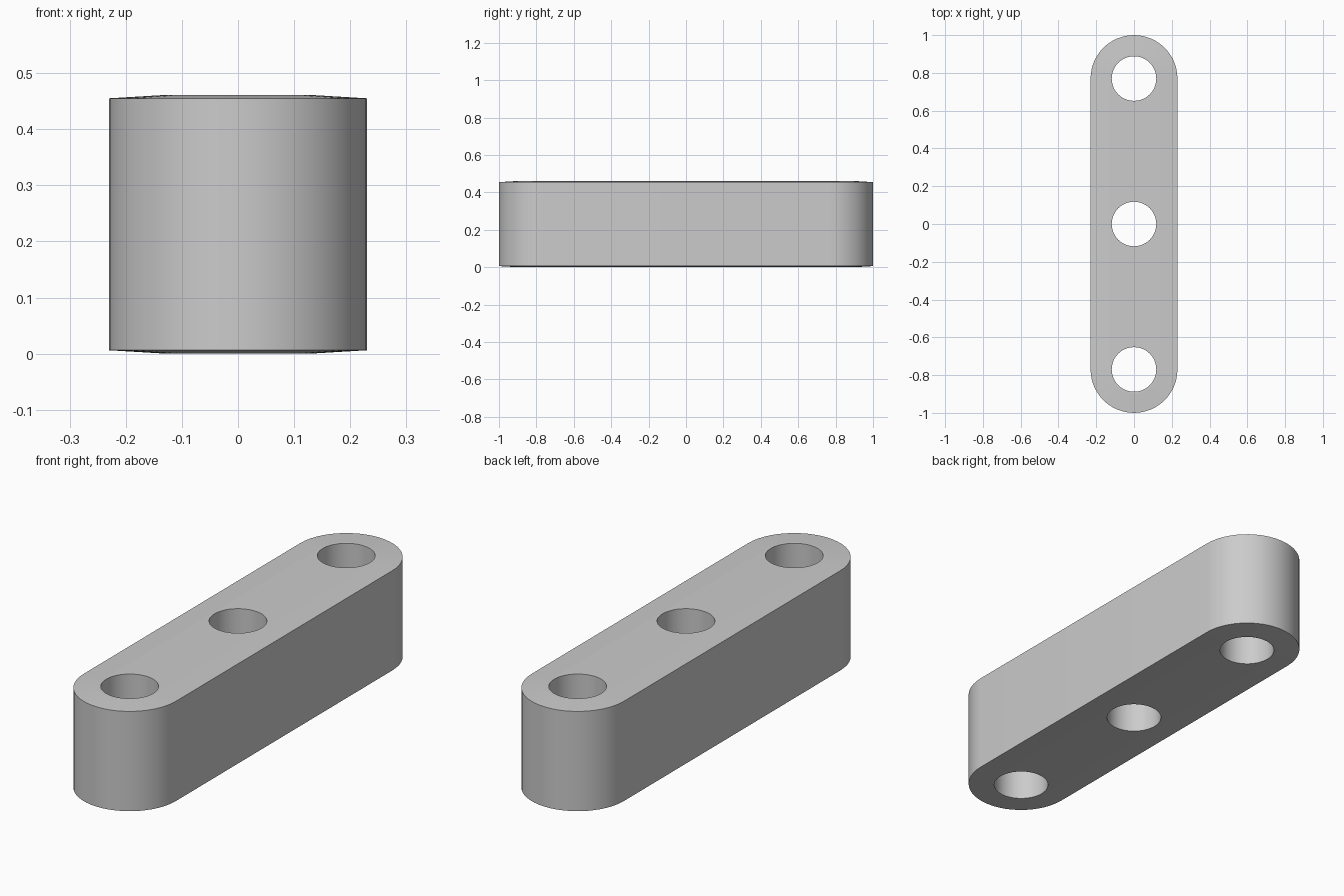
import bpy, bmesh
from math import cos, sin, pi

cube = bpy.data.objects.get("Cube")
if cube:
    bpy.data.objects.remove(cube, do_unlink=True)

RADIUS, CENTRE, HEIGHT = 0.23, 0.77, 0.461
HOLE_RADIUS, CROWN, CROWN_WIDTH = 0.118, 0.006, 0.1
STEPS = 24

grey = bpy.data.materials.new("plain grey")
grey.use_nodes = True
colour = (0.6, 0.6, 0.6, 1)
grey.diffuse_color = colour
grey.node_tree.nodes["Principled BSDF"].inputs["Base Color"].default_value = colour


def stadium(bm, radius, z):
    """Ring of vertices with straight sides and round ends."""
    ring = []
    for end in (0, 1):
        for i in range(STEPS + 1):
            a = pi * (end + i / STEPS)
            y = CENTRE * (1 - 2 * end) + radius * sin(a)
            ring.append(bm.verts.new((radius * cos(a), y, z)))
    return ring


# Link bar: straight walls with very slightly crowned top and bottom
bm = bmesh.new()
inner = RADIUS - CROWN_WIDTH
rings = [stadium(bm, r, z) for r, z in (
    (inner, 0), (RADIUS, CROWN), (RADIUS, HEIGHT - CROWN), (inner, HEIGHT))]
for low, high in zip(rings, rings[1:]):
    for i in range(len(low)):
        j = (i + 1) % len(low)
        bm.faces.new((low[i], low[j], high[j], high[i]))
bm.faces.new(rings[0][::-1])
bm.faces.new(rings[-1])
bmesh.ops.recalc_face_normals(bm, faces=bm.faces)
mesh = bpy.data.meshes.new("link_bar")
bm.to_mesh(mesh)
bm.free()
bar = bpy.data.objects.new("link_bar", mesh)
bpy.context.collection.objects.link(bar)
mesh.materials.append(grey)
bpy.context.view_layer.objects.active = bar

# Three through holes along the bar
for y in (-CENTRE, 0, CENTRE):
    bpy.ops.mesh.primitive_cylinder_add(
        vertices=48, radius=HOLE_RADIUS, depth=1, location=(0, y, HEIGHT / 2))
    cutter = bpy.context.object
    cutter.name = "hole_cutter"
    cutter.data.materials.append(grey)
    bpy.ops.object.select_all(action="DESELECT")
    bar.select_set(True)
    bpy.context.view_layer.objects.active = bar
    cut = bar.modifiers.new("hole", "BOOLEAN")
    cut.operation = "DIFFERENCE"
    cut.solver = "EXACT"
    cut.object = cutter
    bpy.ops.object.modifier_apply(modifier=cut.name)
    bpy.data.objects.remove(cutter, do_unlink=True)

# Smooth round walls, flat top and bottom
bpy.ops.object.shade_smooth_by_angle()
for face in bar.data.polygons:
    if abs(face.normal.z) > 0.9:
        face.use_smooth = False
